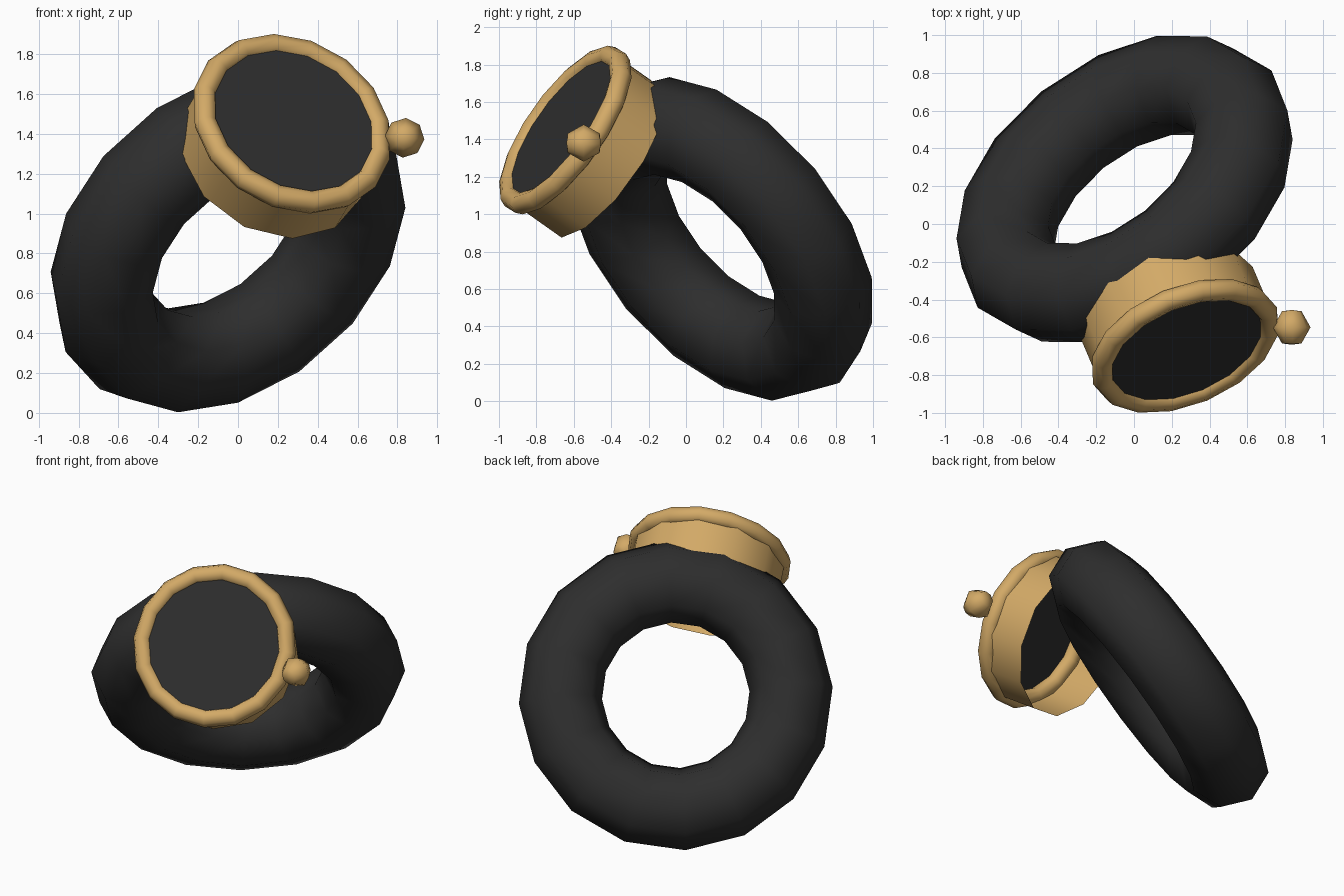
import bpy, bmesh, math
from mathutils import Vector

if "Cube" in bpy.data.objects:
    bpy.data.objects.remove(bpy.data.objects["Cube"])


def material(name, rgb):
    m = bpy.data.materials.new(name)
    m.diffuse_color = (*rgb, 1)
    m.use_nodes = True
    m.node_tree.nodes["Principled BSDF"].inputs["Base Color"].default_value = m.diffuse_color
    return m


black = material("soft_black", (0.027, 0.027, 0.027))
gold = material("warm_gold", (0.65, 0.40, 0.135))


def lathe(name, profile, segs, origin, axis, ref, mat, closed=False, smooth=True):
    """Spin (radius, height) points around an axis; ref sets the first vertex direction."""
    n = Vector(axis).normalized()
    u = Vector(ref)
    u = (u - n * u.dot(n)).normalized()
    w = n.cross(u)
    o = Vector(origin)
    bm = bmesh.new()
    rows = []
    for k in range(segs):
        t = 2 * math.pi * k / segs
        d = u * math.cos(t) + w * math.sin(t)
        rows.append([bm.verts.new(o + d * r + n * h) for r, h in profile])
    count = len(profile)
    for k in range(segs):
        a, b = rows[k], rows[(k + 1) % segs]
        for j in range(count if closed else count - 1):
            i = (j + 1) % count
            bm.faces.new((a[j], b[j], b[i], a[i]))
    bmesh.ops.remove_doubles(bm, verts=bm.verts, dist=1e-5)
    for f in bm.faces:
        f.smooth = smooth
    me = bpy.data.meshes.new(name)
    bm.to_mesh(me)
    bm.free()
    me.materials.append(mat)
    ob = bpy.data.objects.new(name, me)
    bpy.context.collection.objects.link(ob)
    return ob


def circle(major, minor, n):
    return [(major + minor * math.cos(2 * math.pi * i / n),
             minor * math.sin(2 * math.pi * i / n)) for i in range(n)]


# Strap: a tilted thick ring
lathe("strap", circle(0.735, 0.265, 8), 16, (-0.05, 0.185, 0.868),
      (-0.504, 0.649, 0.568), (-0.374, 0.428, -0.822), black, closed=True)

# Watch head, facing along its own axis
centre = (0.27, -0.645, 1.45)
face = (0.327, -0.77, 0.544)
ref = (0.2, -0.5, -0.84)
lathe("case", [(0.493, -0.297), (0.493, 0.0)], 12, centre, face, ref, gold)
lathe("bezel", circle(0.470, 0.058, 8), 16, centre, face, ref, gold, closed=True)
lathe("dial", [(0.45, 0.025), (0.0, 0.025)], 16, centre, face, ref, black, smooth=False)

# Crown: small faceted ball at the side of the bezel
lathe("crown", [(0, -0.092), (0.052, -0.085), (0.1, 0), (0.052, 0.085), (0, 0.092)],
      8, (0.835, -0.547, 1.38), (0, 1, 0), (0.08, 0, 1), gold)
